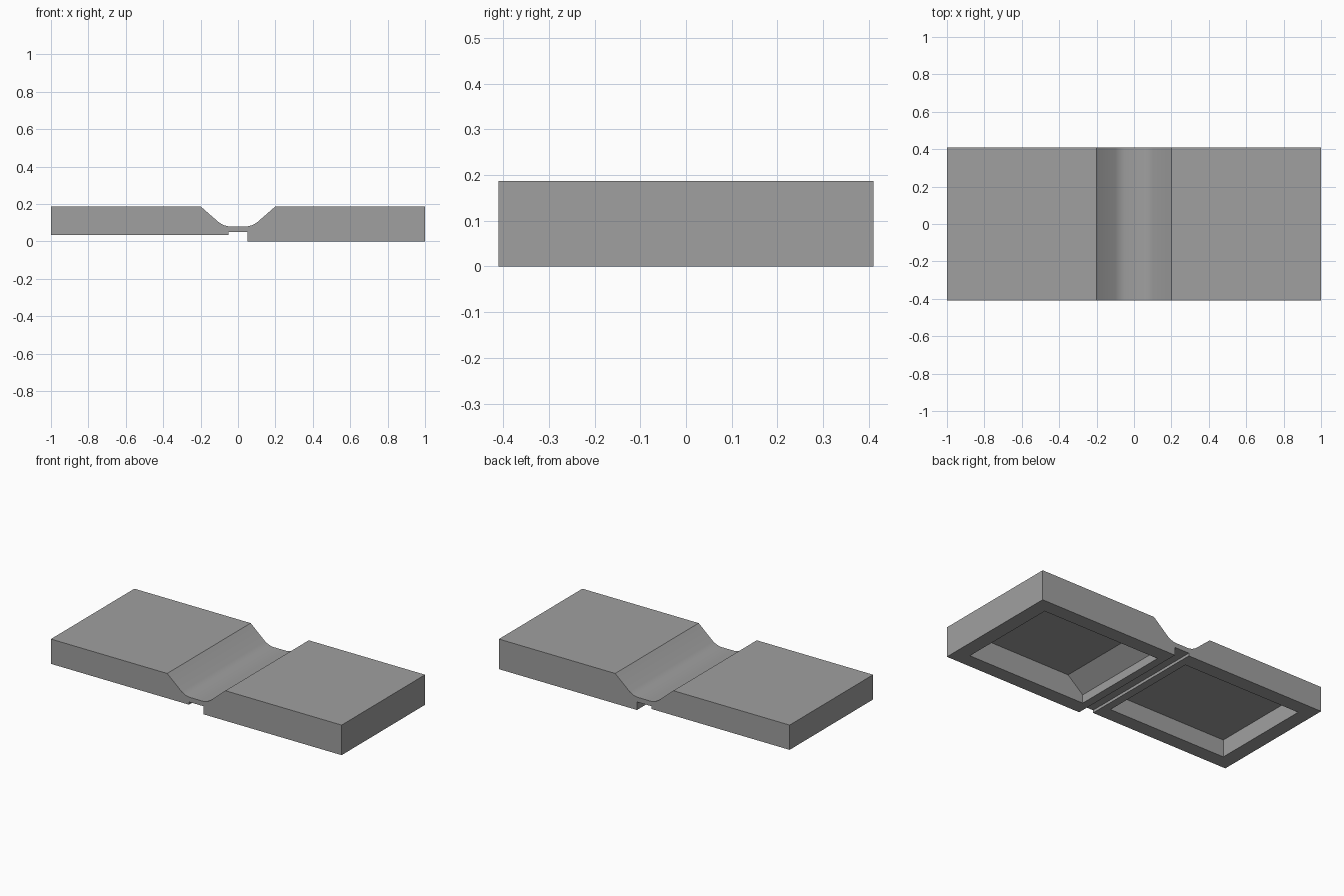
import bpy, bmesh

if "Cube" in bpy.data.objects:
    bpy.data.objects.remove(bpy.data.objects["Cube"])

grey = bpy.data.materials.new("plain grey")
grey.diffuse_color = (0.35, 0.35, 0.35, 1)
grey.use_nodes = True
grey.node_tree.nodes["Principled BSDF"].inputs["Base Color"].default_value = grey.diffuse_color


def extrude_profile(name, points, half_depth):
    """Closed x-z profile extruded symmetrically along y."""
    bm = bmesh.new()
    face = bm.faces.new([bm.verts.new((x, -half_depth, z)) for x, z in points])
    ext = bmesh.ops.extrude_face_region(bm, geom=[face])
    moved = [v for v in ext["geom"] if isinstance(v, bmesh.types.BMVert)]
    bmesh.ops.translate(bm, vec=(0, 2 * half_depth, 0), verts=moved)
    bmesh.ops.recalc_face_normals(bm, faces=bm.faces)
    mesh = bpy.data.meshes.new(name)
    bm.to_mesh(mesh)
    bm.free()
    obj = bpy.data.objects.new(name, mesh)
    bpy.context.collection.objects.link(obj)
    mesh.materials.append(grey)
    return obj


# Two thick slabs joined by a thin curved hinge; the left slab is shallower
top = [(0.05, 0.08), (0.075, 0.086), (0.1, 0.1), (0.2, 0.187), (1, 0.187)]
bottom = [(1, 0), (0.05, 0), (0.05, 0.05), (-0.05, 0.05), (-0.05, 0.033), (-1, 0.033)]
body = extrude_profile("hinged_slab", [(-x, z) for x, z in reversed(top)] + top + bottom, 0.41)

# Hollow underside: one pocket per slab, following the sloped top
pocket = [(0.1, -0.1), (0.1, 0.052), (0.205, 0.14), (0.91, 0.14), (0.91, -0.1)]
cutters = []
for side, label in ((1, "right"), (-1, "left")):
    cutter = extrude_profile(label + "_pocket_cutter", [(side * x, z) for x, z in pocket], 0.32)
    cutter.hide_render = True
    cutters.append(cutter)
    mod = body.modifiers.new(label + "_pocket", "BOOLEAN")
    mod.operation = "DIFFERENCE"
    mod.solver = "EXACT"
    mod.object = cutter

bpy.ops.object.select_all(action="DESELECT")
body.select_set(True)
bpy.context.view_layer.objects.active = body
for mod in list(body.modifiers):
    bpy.ops.object.modifier_apply(modifier=mod.name)
for cutter in cutters:
    bpy.data.objects.remove(cutter)

# Smooth the hinge curve, keep the slab edges crisp
bpy.ops.object.shade_smooth_by_angle(angle=0.5236)
